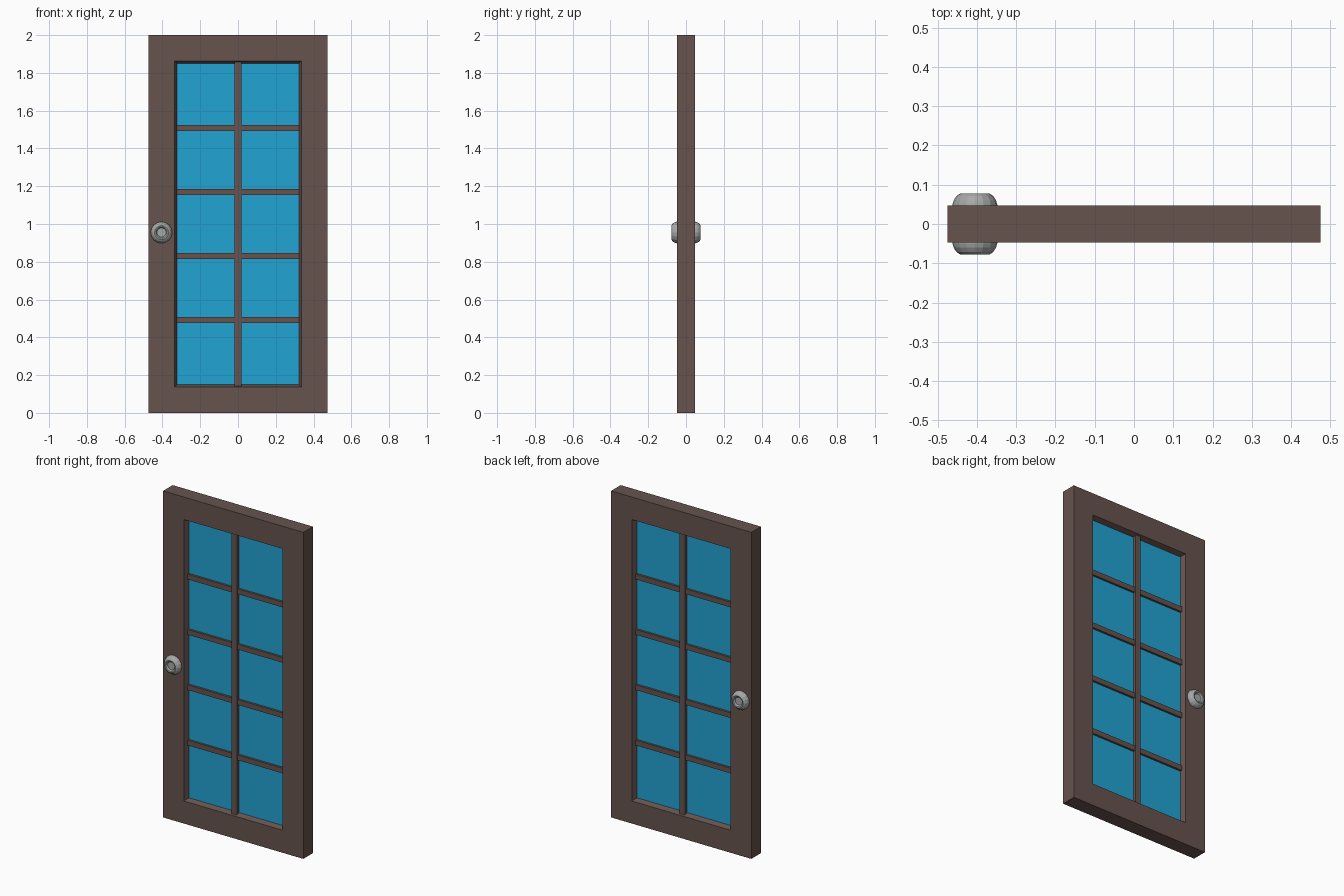
import bpy, bmesh, math

if "Cube" in bpy.data.objects:
    bpy.data.objects.remove(bpy.data.objects["Cube"])


def material(name, rgb):
    lin = [(c / 255 / 12.92) if c < 11 else ((c / 255 + 0.055) / 1.055) ** 2.4 for c in rgb]
    m = bpy.data.materials.new(name)
    m.diffuse_color = (*lin, 1)
    m.use_nodes = True
    m.node_tree.nodes["Principled BSDF"].inputs["Base Color"].default_value = m.diffuse_color
    return m


BROWN = material("dark brown wood", (102, 83, 78))
BLUE = material("blue glass", (34, 163, 212))
GREY = material("grey metal", (166, 169, 167))


def finish(name, bm, mat):
    bmesh.ops.recalc_face_normals(bm, faces=bm.faces)
    mesh = bpy.data.meshes.new(name)
    bm.to_mesh(mesh)
    bm.free()
    mesh.materials.append(mat)
    ob = bpy.data.objects.new(name, mesh)
    bpy.context.collection.objects.link(ob)
    return ob


def box(name, x0, x1, y0, y1, z0, z1, mat):
    bm = bmesh.new()
    bmesh.ops.create_cube(bm, size=1)
    for v in bm.verts:
        v.co = (x1 if v.co.x > 0 else x0, y1 if v.co.y > 0 else y0, z1 if v.co.z > 0 else z0)
    return finish(name, bm, mat)


HW, HD, H = 0.475, 0.0465, 2.0     # door half width, half depth, height
GLASS = 0.016                      # half depth of the glass

# door frame: rectangular loops swept round the outside, front, bevel and back
bm = bmesh.new()
loops = []
for hw, z0, z1, y in [(HW, 0, H, -HD), (0.335, 0.138, 1.862, -HD), (0.322, 0.15, 1.85, -GLASS),
                      (0.322, 0.15, 1.85, GLASS), (0.335, 0.138, 1.862, HD), (HW, 0, H, HD)]:
    loops.append([bm.verts.new((x, y, z)) for x, z in
                  [(-hw, z0), (hw, z0), (hw, z1), (-hw, z1)]])
for i, a in enumerate(loops):
    b = loops[(i + 1) % len(loops)]
    for k in range(4):
        n = (k + 1) % 4
        bm.faces.new((a[k], a[n], b[n], b[k]))
finish("door_frame", bm, BROWN)

# glass sheet
box("glass", -0.322, 0.322, -GLASS, GLASS, 0.15, 1.85, BLUE)

# glazing bars
box("vertical_bar", -0.018, 0.018, -0.036, 0.036, 0.14, 1.86, BROWN)
for i in range(4):
    z = 0.492 + 0.339 * i
    box(f"horizontal_bar_{i + 1}", -0.323, 0.323, -0.029, 0.029, z - 0.016, z + 0.016, BROWN)

# dished door knobs, one on each side
PROFILE = [(0.057, 0.040), (0.057, 0.049), (0.054, 0.060), (0.047, 0.071),
           (0.037, 0.078), (0.030, 0.076), (0.024, 0.068)]
SIDES = 16
for name, side in (("front_knob", -1), ("back_knob", 1)):
    bm = bmesh.new()
    rings = [[bm.verts.new((-0.405 + r * math.cos(2 * math.pi * k / SIDES), side * y,
                            0.955 + r * math.sin(2 * math.pi * k / SIDES)))
              for k in range(SIDES)] for r, y in PROFILE]
    for a, b in zip(rings, rings[1:]):
        for k in range(SIDES):
            n = (k + 1) % SIDES
            bm.faces.new((a[k], a[n], b[n], b[k]))
    bm.faces.new(rings[0])
    bm.faces.new(rings[-1])
    finish(name, bm, GREY)
